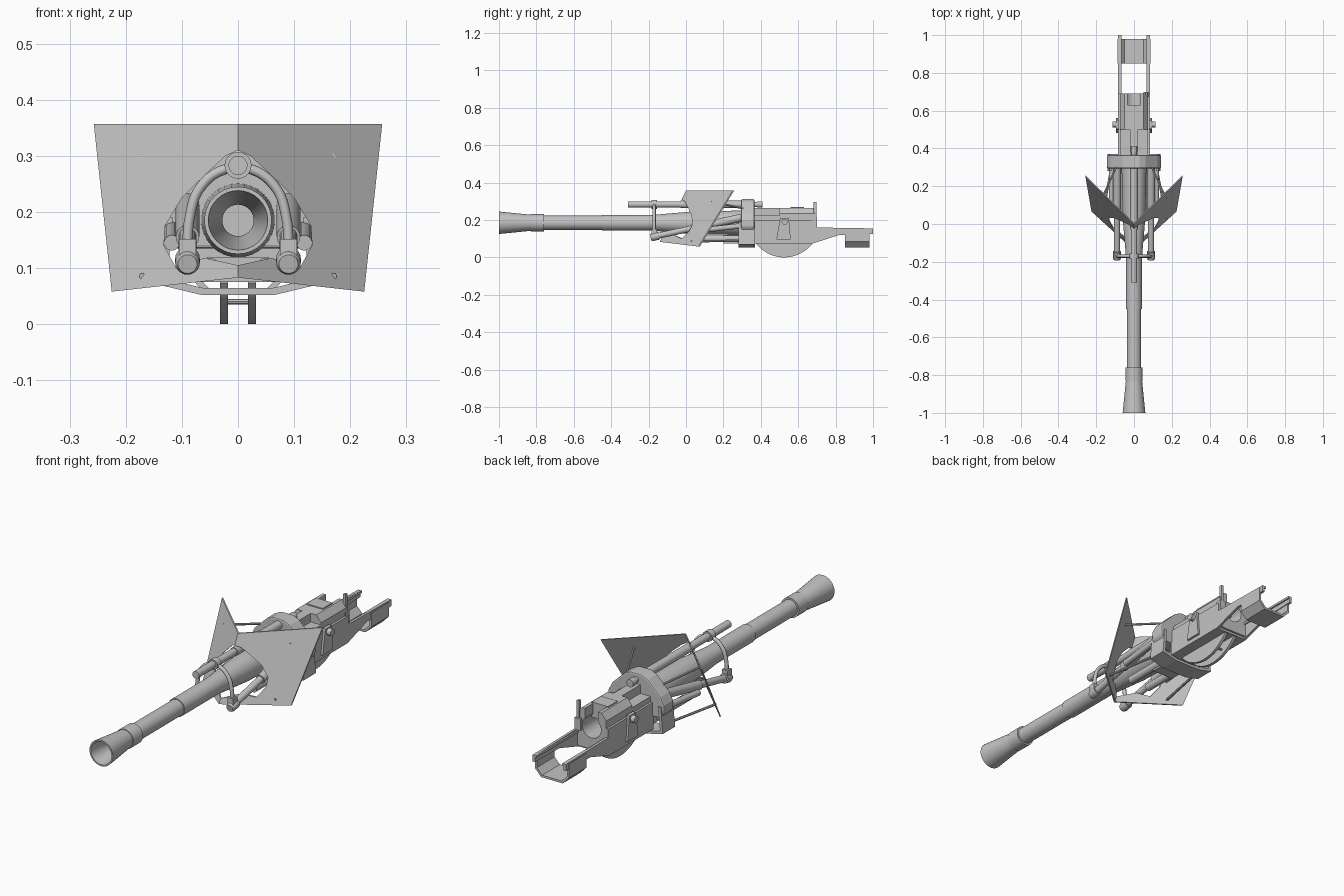
import bpy, bmesh, math
from mathutils import Vector

if "Cube" in bpy.data.objects:
    bpy.data.objects.remove(bpy.data.objects["Cube"])

grey = bpy.data.materials.new("plain_grey")
grey.diffuse_color = (0.55, 0.55, 0.55, 1)
grey.use_nodes = True
grey.node_tree.nodes["Principled BSDF"].inputs["Base Color"].default_value = grey.diffuse_color
AXIS = 0.185  # barrel height


def finish(name, bm, smooth=False):
    bmesh.ops.recalc_face_normals(bm, faces=bm.faces)
    me = bpy.data.meshes.new(name)
    bm.to_mesh(me)
    bm.free()
    ob = bpy.data.objects.new(name, me)
    bpy.context.collection.objects.link(ob)
    me.materials.append(grey)
    if smooth:
        bpy.ops.object.select_all(action='DESELECT')
        ob.select_set(True)
        bpy.context.view_layer.objects.active = ob
        bpy.ops.object.shade_smooth_by_angle(angle=math.radians(35))
    return ob


def prism(name, pts, axis, a, b):
    """Extrude a 2D outline along x (outline y,z) or along y (outline x,z)."""
    bm = bmesh.new()
    put = (lambda p, t: (t, p[0], p[1])) if axis == 'x' else (lambda p, t: (p[0], t, p[1]))
    lo = [bm.verts.new(put(p, a)) for p in pts]
    hi = [bm.verts.new(put(p, b)) for p in pts]
    bm.faces.new(lo)
    bm.faces.new(hi)
    for i in range(len(pts)):
        j = (i + 1) % len(pts)
        bm.faces.new((lo[i], lo[j], hi[j], hi[i]))
    return finish(name, bm)


def box(name, x0, x1, y0, y1, z0, z1):
    return prism(name, [(x0, z0), (x1, z0), (x1, z1), (x0, z1)], 'y', y0, y1)


def lathe(name, start, end, profile, n=24):
    """Revolve (distance, radius) pairs around the line start-end."""
    start, end = Vector(start), Vector(end)
    rot = Vector((0, 0, 1)).rotation_difference(end - start)
    bm = bmesh.new()
    rings = []
    for d, r in profile:
        rings.append([bm.verts.new(start + rot @ Vector((r * math.cos(2 * math.pi * k / n),
                      r * math.sin(2 * math.pi * k / n), d))) for k in range(n)])
    for A, B in zip(rings, rings[1:]):
        for k in range(n):
            bm.faces.new((A[k], A[(k + 1) % n], B[(k + 1) % n], B[k]))
    bm.faces.new(rings[0])
    bm.faces.new(rings[-1])
    return finish(name, bm, True)


def rod(name, a, b, r, n=16):
    return lathe(name, a, b, [(0, r), ((Vector(b) - Vector(a)).length, r)], n)


def cut(ob, cutter):
    m = ob.modifiers.new("cut", 'BOOLEAN')
    m.operation, m.object, m.solver = 'DIFFERENCE', cutter, 'EXACT'
    cutter.hide_render = True
    cutter.hide_viewport = True


def mirrored(half):
    return half + [(-x, z) for x, z in reversed(half)]


# Barrel with flared muzzle, collar, sleeve and open bore
lathe("barrel", (0, -1, AXIS), (0, 1, AXIS), [
    (0.5, 0.028), (0.17, 0.028), (0, 0.053), (0, 0.06), (0.02, 0.058), (0.17, 0.043),
    (0.17, 0.046), (0.24, 0.046), (0.24, 0.038), (0.55, 0.038), (0.55, 0.042),
    (0.82, 0.042), (1.03, 0.06), (1.32, 0.066)], 32)

# Upper recoil tube with collar and rear cap
lathe("upper_tube", (0, -0.31, 0.283), (0, 1, 0.283), [
    (0, 0.012), (0, 0.017), (0.125, 0.017), (0.125, 0.024), (0.155, 0.024), (0.155, 0.017),
    (0.28, 0.017), (0.28, 0.02), (0.66, 0.02), (0.66, 0.013), (0.69, 0.013), (0.69, 0.017),
    (0.72, 0.017)], 20)

# Hoop from the upper tube down to the side cylinders
cu = bpy.data.curves.new("hoop", 'CURVE')
cu.dimensions = '3D'
cu.bevel_depth, cu.bevel_resolution, cu.resolution_u = 0.009, 2, 8
sp = cu.splines.new('BEZIER')
path = mirrored([(0.09, 0.115), (0.086, 0.19), (0.066, 0.245), (0.02, 0.277)])
sp.bezier_points.add(len(path) - 1)
for p, (x, z) in zip(sp.bezier_points, path):
    p.co = (x, -0.17, z)
    p.handle_left_type = p.handle_right_type = 'AUTO'
hoop = bpy.data.objects.new("hoop", cu)
bpy.context.collection.objects.link(hoop)
cu.materials.append(grey)

# Angled shield: two raked plates with an opening for the barrel
half = [(0, 0.357), (0.257, 0.357), (0.225, 0.058), (0, 0.083), (0, 0.105), (0.06, 0.118),
        (0.11, 0.1), (0.132, 0.14), (0.13, 0.175), (0.1, 0.225), (0.06, 0.265), (0.022, 0.3), (0, 0.31)]


def shield_y(x, z):
    return 0.97 * abs(x) + 0.51 * (z - 0.357)


for s, side in ((1, "right"), (-1, "left")):
    bm = bmesh.new()
    front = [bm.verts.new((s * x, shield_y(x, z), z)) for x, z in half]
    back = [bm.verts.new((s * x, shield_y(x, z) + 0.008, z)) for x, z in half]
    bm.faces.new(front)
    bm.faces.new(back)
    for i in range(len(half)):
        j = (i + 1) % len(half)
        bm.faces.new((front[i], front[j], back[j], back[i]))
    finish("shield_" + side, bm)

    # Side balancing cylinders with nose caps and clamps
    a, b = Vector((s * 0.09, -0.19, 0.107)), Vector((s * 0.09, 0.31, 0.215))
    lathe("side_cylinder_" + side, a, b, [
        (0, 0.012), (0, 0.017), (0.012, 0.022), (0.045, 0.022), (0.045, 0.016), (0.23, 0.016),
        (0.23, 0.021), (0.5, 0.021)], 20)
    box("cylinder_clamp_" + side, s * 0.075, s * 0.105, -0.185, -0.155, 0.11, 0.152)
    # Lower cylinders and braces behind the shield
    rod("lower_cylinder_" + side, (s * 0.05, 0.04, 0.1), (s * 0.05, 0.29, 0.1), 0.018)
    rod("outer_cylinder_" + side, (s * 0.118, 0.08, 0.145), (s * 0.118, 0.31, 0.17), 0.014)
    rod("upper_brace_" + side, (s * 0.17, shield_y(0.17, 0.3), 0.3), (s * 0.09, 0.31, 0.26), 0.005, 8)
    rod("lower_brace_" + side, (s * 0.17, shield_y(0.17, 0.085), 0.085), (s * 0.12, 0.3, 0.09), 0.006, 8)
    # Elevation arc discs
    cy, cz, r = 0.525, 0.19, 0.19
    arc = [(cy + r * math.cos(t), cz + r * math.sin(t)) for t in
           [math.radians(218 + 104 * i / 20) for i in range(21)]]
    prism("elevation_arc_" + side, arc + [(0.66, 0.1), (0.39, 0.1)], 'x', s * 0.018, s * 0.032)
    # Tapered housing sides and thin tail rails
    prism("side_plate_" + side, [(0.36, 0.075), (0.68, 0.075), (0.82, 0.12), (1, 0.125), (1, 0.155),
          (0.69, 0.16), (0.69, 0.2), (0.36, 0.2)], 'x', s * 0.073, s * 0.085)
    box("rail_lip_" + side, s * 0.066, s * 0.085, 0.69, 1, 0.145, 0.155)
    # Side brackets with trunnion knobs
    prism("side_bracket_" + side, [(0.483, 0.095), (0.56, 0.095), (0.55, 0.21), (0.503, 0.21)],
          'x', s * 0.08, s * 0.095)
    rod("trunnion_knob_" + side, (s * 0.08, 0.527, 0.19), (s * 0.115, 0.527, 0.19), 0.016)

# Yoke plate: rounded triangle, bevelled
yoke = prism("yoke_plate", mirrored([(0.03, 0.312), (0.06, 0.298), (0.125, 0.235), (0.143, 0.2),
             (0.143, 0.165), (0.125, 0.135)]), 'y', 0.295, 0.365)
bev = yoke.modifiers.new("bevel", 'BEVEL')
bev.width, bev.segments = 0.006, 2
# Cradle strap below the yoke
outer = [(0.13, 0.19), (0.14, 0.07), (0.065, 0.052)]
inner = [(0.06, 0.064), (0.126, 0.08), (0.116, 0.19)]
prism("cradle_strap", outer + [(-x, z) for x, z in reversed(outer)] +
      [(-x, z) for x, z in reversed(inner)] + inner, 'y', 0.28, 0.37)
box("cradle_floor", -0.055, 0.055, 0.2, 0.4, 0.075, 0.12)

# Breech housing with a round chamber and open rear slot
breech = prism("breech_housing", mirrored([(0.075, 0.085), (0.075, 0.235), (0.05, 0.265)]),
               'y', 0.36, 0.69)
cut(breech, rod("chamber_cutter", (0, 0.56, AXIS), (0, 0.75, AXIS), 0.048, 32))
cut(breech, box("slot_cutter", -0.034, 0.034, 0.63, 0.75, 0.19, 0.3))
cut(breech, box("top_cutter_right", 0.022, 0.12, 0.34, 0.5, 0.225, 0.3))
cut(breech, box("top_cutter_left", -0.12, -0.022, 0.34, 0.5, 0.225, 0.3))
box("breech_block", -0.042, 0.042, 0.56, 0.63, 0.2, 0.27)
box("housing_floor", -0.08, 0.08, 0.36, 0.68, 0.075, 0.095)
rod("arc_pin_front", (-0.025, 0.46, 0.04), (0.025, 0.46, 0.04), 0.005, 8)
rod("arc_pin_rear", (-0.025, 0.59, 0.04), (0.025, 0.59, 0.04), 0.005, 8)

# Rear sight post
box("sight_post", 0.06, 0.072, 0.682, 0.697, 0.16, 0.295)
box("sight_foot", 0.05, 0.08, 0.672, 0.7, 0.16, 0.215)

# Loading tray trough at the tail
outer = [(0.087, 0.15), (0.087, 0.085), (0.055, 0.052)]
inner = [(0.05, 0.062), (0.077, 0.09), (0.077, 0.15)]
prism("loading_tray", outer + [(-x, z) for x, z in reversed(outer)] +
      [(-x, z) for x, z in reversed(inner)] + inner, 'y', 0.85, 0.98)
